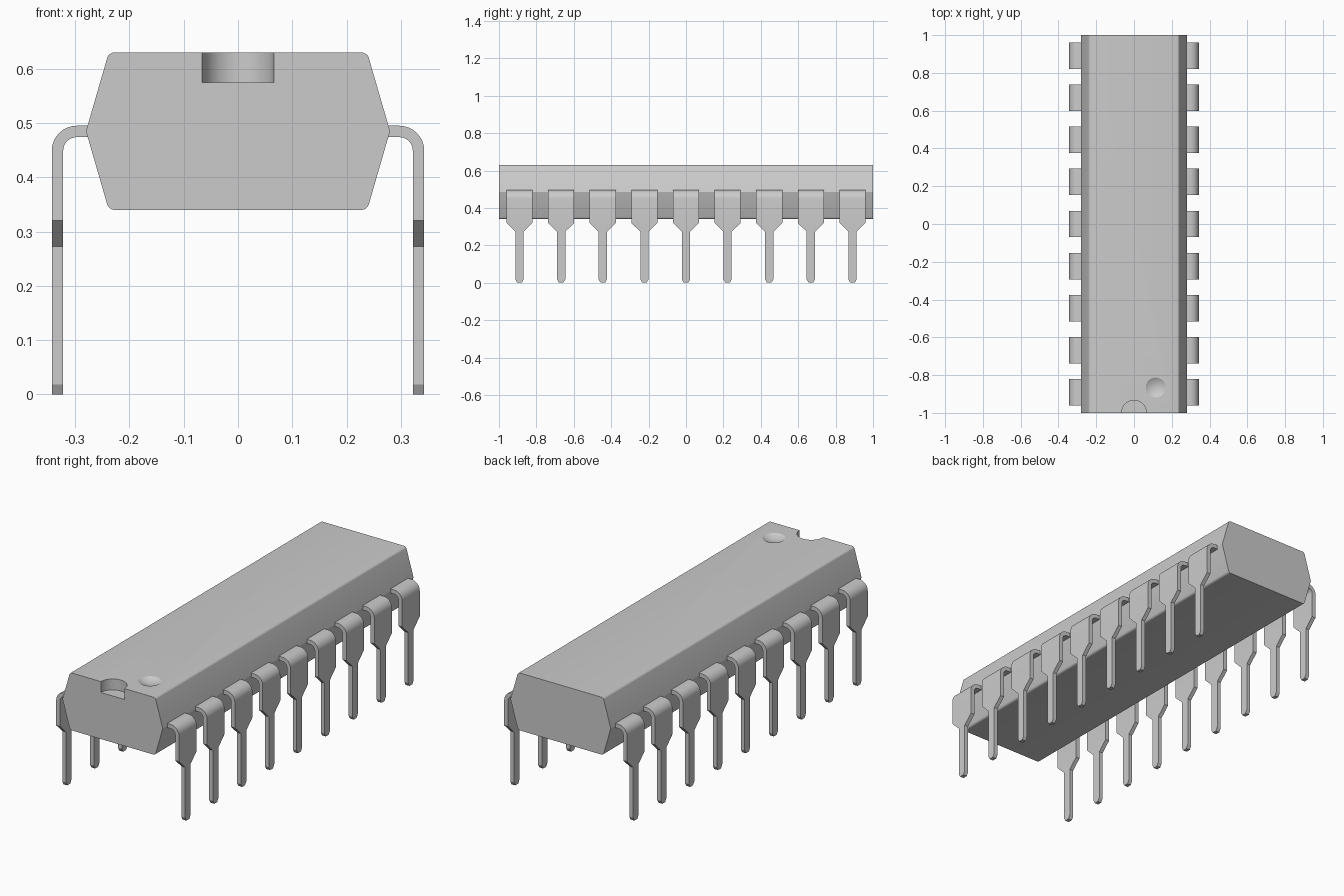
import bpy, bmesh, math
from mathutils import Matrix

cube = bpy.data.objects.get("Cube")
if cube:
    bpy.data.objects.remove(cube, do_unlink=True)

grey = bpy.data.materials.new("light_grey")
grey.use_nodes = True
GREY = (0.6, 0.6, 0.6, 1)
grey.diffuse_color = GREY
grey.node_tree.nodes["Principled BSDF"].inputs["Base Color"].default_value = GREY


def make_object(name, bm):
    bmesh.ops.recalc_face_normals(bm, faces=bm.faces)
    mesh = bpy.data.meshes.new(name)
    bm.to_mesh(mesh)
    bm.free()
    mesh.materials.append(grey)
    obj = bpy.data.objects.new(name, mesh)
    bpy.context.collection.objects.link(obj)
    return obj


def smooth(obj, angle):
    bpy.ops.object.select_all(action="DESELECT")
    obj.select_set(True)
    bpy.context.view_layer.objects.active = obj
    bpy.ops.object.shade_smooth_by_angle(angle=math.radians(angle))


# Body: hexagonal section extruded along y, long corners rounded
BOTTOM, MIDDLE, TOP = 0.34, 0.485, 0.63
section = [(-0.238, BOTTOM), (0.238, BOTTOM), (0.28, MIDDLE),
           (0.238, TOP), (-0.238, TOP), (-0.28, MIDDLE)]
bm = bmesh.new()
base = bm.faces.new([bm.verts.new((x, -1, z)) for x, z in section])
ext = bmesh.ops.extrude_face_region(bm, geom=[base])
bmesh.ops.translate(bm, vec=(0, 2, 0),
                    verts=[v for v in ext["geom"] if isinstance(v, bmesh.types.BMVert)])
corners = [e for e in bm.edges
           if abs(e.verts[0].co.y - e.verts[1].co.y) > 1
           and abs(e.verts[0].co.z - MIDDLE) > 0.1]
bmesh.ops.bevel(bm, geom=corners, offset=0.01, segments=4, profile=0.5, affect="EDGES")
body = make_object("body", bm)

# Cutters: end notch and round orientation dimple
bm = bmesh.new()
bmesh.ops.create_cone(bm, cap_ends=True, segments=48, radius1=0.066, radius2=0.066,
                      depth=0.2, matrix=Matrix.Translation((0, -1, 0.675)))
notch = make_object("notch_cutter", bm)
bm = bmesh.new()
bmesh.ops.create_uvsphere(bm, u_segments=40, v_segments=36, radius=0.1,
                          matrix=Matrix.Translation((0.115, -0.866, TOP + 0.085)))
dimple = make_object("dimple_cutter", bm)

for cutter in (notch, dimple):
    bpy.context.view_layer.objects.active = body
    cut = body.modifiers.new(cutter.name, "BOOLEAN")
    cut.operation, cut.solver, cut.object = "DIFFERENCE", "EXACT", cutter
    bpy.ops.object.modifier_apply(modifier=cut.name)
    bpy.data.objects.remove(cutter, do_unlink=True)
smooth(body, 25)

# Pin path: rows of outer x, z, inner x, z and half width
OUT, THICK, HIGH, RADIUS = 0.343, 0.021, 0.495, 0.046
WIDE, NARROW, TIP = 0.07, 0.022, 0.012
rows = [(0.26, HIGH, 0.26, HIGH - THICK, WIDE)]
cx, cz, inner = OUT - RADIUS, HIGH - RADIUS, RADIUS - THICK
for i in range(9):
    a = math.pi / 2 * (1 - i / 8)
    c, s = math.cos(a), math.sin(a)
    rows.append((cx + RADIUS * c, cz + RADIUS * s, cx + inner * c, cz + inner * s, WIDE))
for z, half in ((0.32, WIDE), (0.273, NARROW), (0.018, NARROW), (0, TIP)):
    rows.append((OUT, z, OUT - THICK, z, half))


def add_pin(bm, side, y):
    rings = [[bm.verts.new((side * x, y + w, z)) for x, z, w in
              ((xo, zo, -h), (xo, zo, h), (xi, zi, h), (xi, zi, -h))]
             for xo, zo, xi, zi, h in rows]
    for a, b in zip(rings, rings[1:]):
        for k in range(4):
            n = (k + 1) % 4
            bm.faces.new((a[k], a[n], b[n], b[k]))
    bm.faces.new(rings[0])
    bm.faces.new(rings[-1])


# Nine pins on each side
for side, name in ((1, "left"), (-1, "right")):
    for i in range(9):
        bm = bmesh.new()
        add_pin(bm, side, (i - 4) * 0.2225)
        smooth(make_object(f"{name}_pin_{i + 1}", bm), 25)
